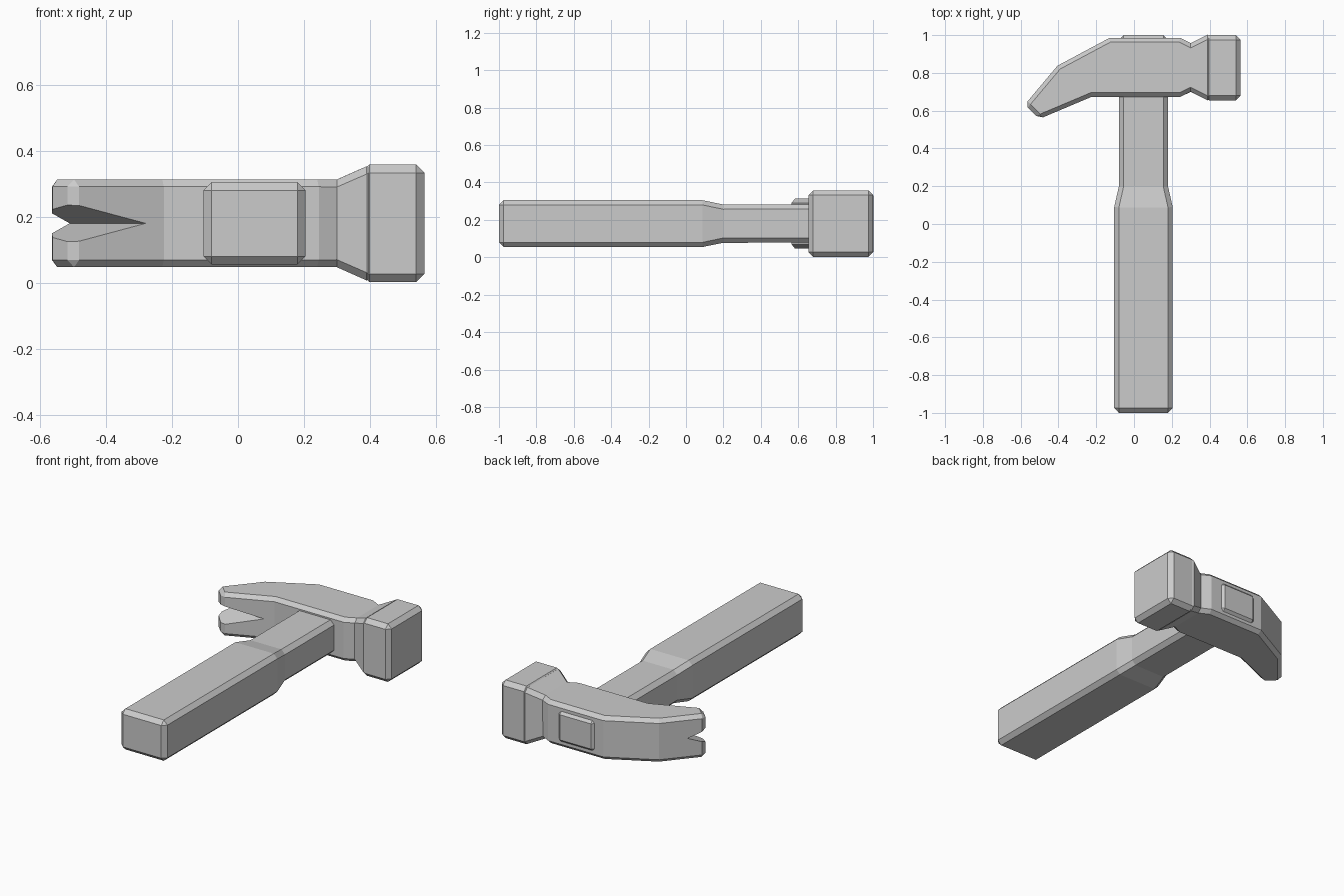
import bpy, bmesh
from mathutils import Vector

if "Cube" in bpy.data.objects:
    bpy.data.objects.remove(bpy.data.objects["Cube"])

ZC = 0.18  # mid-plane of the hammer
XC = 0.05  # handle axis


def loft(name, rings, bevel=0.0):
    """Skin a row of point rings, chamfering the long corners and both end rims."""
    bm = bmesh.new()
    vr = [[bm.verts.new(p) for p in r] for r in rings]
    n = len(rings[0])
    for a, b in zip(vr, vr[1:]):
        for i in range(n):
            bm.faces.new((a[i], a[(i + 1) % n], b[(i + 1) % n], b[i]))
    bm.faces.new(vr[0][::-1])
    bm.faces.new(vr[-1])
    bmesh.ops.recalc_face_normals(bm, faces=bm.faces[:])
    if bevel:
        ribs = {v for r in vr[1:-1] for v in r}
        inner = [set(r) for r in vr[1:-1]]
        edges = [e for e in bm.edges
                 if not any(e.verts[0] in s and e.verts[1] in s for s in inner)]
        bmesh.ops.bevel(bm, geom=edges, offset=bevel, offset_type='OFFSET',
                        segments=1, profile=0.5, affect='EDGES', clamp_overlap=True)
        bmesh.ops.recalc_face_normals(bm, faces=bm.faces[:])
    me = bpy.data.meshes.new(name)
    bm.to_mesh(me)
    bm.free()
    ob = bpy.data.objects.new(name, me)
    bpy.context.collection.objects.link(ob)
    return ob


def across_y(y, hx, hz):
    return [(XC + sx * hx, y, ZC + sz * hz)
            for sx, sz in ((-1, -1), (1, -1), (1, 1), (-1, 1))]


def across_x(top, bottom, hz):
    return [(*bottom, ZC - hz), (*top, ZC - hz), (*top, ZC + hz), (*bottom, ZC + hz)]


# Handle: thick grip, short taper, slim neck running through the head
loft("handle", [across_y(-1.0, 0.155, 0.125), across_y(0.09, 0.155, 0.125),
                across_y(0.20, 0.13, 0.102), across_y(1.0, 0.13, 0.102)], 0.025)

# Head body: claw, eye block, waist and flare
T = 0.133
head = loft("head_and_claw", [
    across_x((-0.578, 0.632), (-0.502, 0.556), T),
    across_x((-0.405, 0.838), (-0.225, 0.673), T),
    across_x((-0.13, 0.985), (-0.10, 0.673), T),
    across_x((0.245, 0.985), (0.245, 0.673), T),
    across_x((0.30, 0.957), (0.30, 0.70), T),
    across_x((0.41, 1.012), (0.41, 0.645), 0.182)], 0.022)

# Striking face block
loft("striking_face", [across_x((x, 1.0), (x, 0.655), 0.178) for x in (0.373, 0.565)], 0.025)

# V notch that splits the claw into two prongs
a, b = Vector((-0.28, 0.65, ZC)), Vector((-0.50, 0.71, ZC))
d = (b - a).normalized()
n = Vector((-d.y, d.x, 0))
if n.y > 0:
    n = -n
ends = (a - d * 0.1, b + d * 0.25)
cutter = loft("claw_notch_cutter", [
    [p, p + n * 0.25 + Vector((0, 0, 0.1)), p + n * 0.25 - Vector((0, 0, 0.1))] for p in ends])
cutter.hide_render = True
mod = head.modifiers.new("claw_notch", 'BOOLEAN')
mod.operation = 'DIFFERENCE'
mod.solver = 'EXACT'
mod.object = cutter
bpy.context.view_layer.objects.active = head
bpy.ops.object.modifier_apply(modifier=mod.name)
bpy.data.objects.remove(cutter)
